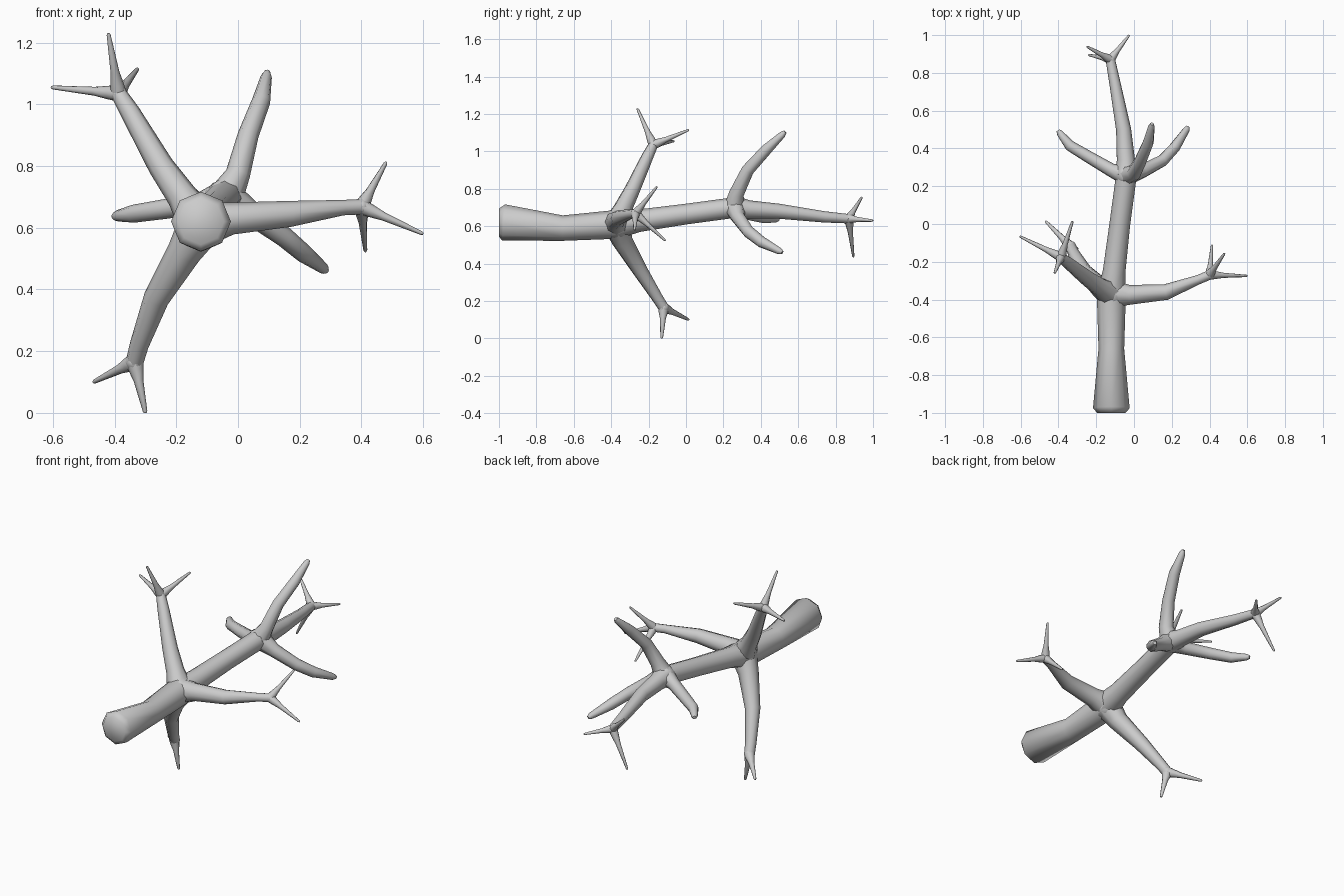
import bpy, bmesh, math
from mathutils import Vector

cube = bpy.data.objects.get("Cube")
if cube:
    bpy.data.objects.remove(cube, do_unlink=True)

SIDES = 8

bark = bpy.data.materials.new("grey_bark")
bark.use_nodes = True
bark.diffuse_color = (0.6, 0.6, 0.6, 1)
bsdf = bark.node_tree.nodes["Principled BSDF"]
bsdf.inputs["Base Color"].default_value = (0.6, 0.6, 0.6, 1)
bsdf.inputs["Roughness"].default_value = 0.8


def add_tube(bm, stations):
    """Tapered tube through (x, y, z, radius) stations."""
    pts = [Vector(s[:3]) for s in stations]
    side = None
    rings = []
    for i, p in enumerate(pts):
        before, after = pts[max(i - 1, 0)], pts[min(i + 1, len(pts) - 1)]
        tangent = (after - before).normalized()
        if side is None:
            side = tangent.orthogonal()
        side = (side - tangent * side.dot(tangent)).normalized()
        up = tangent.cross(side)
        ring = []
        for k in range(SIDES):
            a = math.tau * k / SIDES
            offset = side * math.cos(a) + up * math.sin(a)
            ring.append(bm.verts.new(p + offset * stations[i][3]))
        rings.append(ring)
    for a, b in zip(rings, rings[1:]):
        for k in range(SIDES):
            n = (k + 1) % SIDES
            bm.faces.new((a[k], a[n], b[n], b[k]))
    bm.faces.new(rings[0][::-1])
    bm.faces.new(rings[-1])


def add_knot(bm, centre, radius):
    """Rounded swelling where limbs meet."""
    ball = bmesh.ops.create_icosphere(bm, subdivisions=2, radius=radius)
    bmesh.ops.translate(bm, verts=ball["verts"], vec=Vector(centre))


def add_twig(bm, hub, tip, radius):
    """Thin spike that flares into the fork at its base."""
    hub, tip = Vector(hub), Vector(tip)
    profile = ((0, 1), (0.15, 0.85), (0.36, 0.55), (0.97, 0.25), (1, 0.15))
    add_tube(bm, [(*hub.lerp(tip, t), radius * s) for t, s in profile])


def make_limb(name, stations, tips=(), knots=()):
    bm = bmesh.new()
    add_tube(bm, stations)
    for centre, radius in knots:
        add_knot(bm, centre, radius)
    if tips:
        hub, radius = stations[-1][:3], stations[-1][3]
        add_knot(bm, hub, radius * 1.05)
        for tip in tips:
            add_twig(bm, hub, tip, radius)
    bmesh.ops.recalc_face_normals(bm, faces=bm.faces)
    mesh = bpy.data.meshes.new(name)
    bm.to_mesh(mesh)
    bm.free()
    mesh.materials.append(bark)
    obj = bpy.data.objects.new(name, mesh)
    bpy.context.collection.objects.link(obj)
    bpy.ops.object.select_all(action="DESELECT")
    obj.select_set(True)
    bpy.context.view_layer.objects.active = obj
    bpy.ops.object.shade_smooth_by_angle(angle=math.radians(60))


lower_joint = (-0.12, -0.37, 0.61)
upper_joint = (-0.04, 0.26, 0.70)

# Main stem, thick rounded butt to the upper joint
make_limb("main_stem", [
    (-0.12, -1.0, 0.62, 0.075), (-0.12, -0.975, 0.62, 0.097),
    (-0.12, -0.66, 0.59, 0.068), (*lower_joint, 0.077),
    (-0.105, -0.25, 0.63, 0.06), (-0.075, 0.0, 0.665, 0.055),
    (*upper_joint, 0.055)],
    knots=((lower_joint, 0.08), (upper_joint, 0.062)))

# Tapering leader at the back, ending in a fork
make_limb("leader", [
    (*upper_joint, 0.062), (-0.043, 0.34, 0.69, 0.048),
    (-0.055, 0.5, 0.68, 0.04), (-0.10, 0.74, 0.65, 0.03),
    (-0.125, 0.87, 0.64, 0.025)],
    tips=((-0.025, 1.0, 0.63), (-0.25, 0.94, 0.755), (-0.24, 0.895, 0.435)))

# Three forked branches around the lower joint
make_limb("upper_right_branch", [
    (*lower_joint, 0.075), (-0.18, -0.335, 0.70, 0.05),
    (-0.25, -0.285, 0.80, 0.042), (-0.35, -0.205, 0.975, 0.032),
    (-0.387, -0.175, 1.035, 0.026)],
    tips=((-0.42, -0.26, 1.23), (-0.605, -0.065, 1.055), (-0.325, 0.015, 1.115)))

make_limb("lower_right_branch", [
    (*lower_joint, 0.075), (-0.175, -0.34, 0.52, 0.056),
    (-0.265, -0.25, 0.37, 0.042), (-0.32, -0.155, 0.22, 0.031),
    (-0.335, -0.12, 0.165, 0.029)],
    tips=((-0.30, -0.13, 0.0), (-0.468, 0.015, 0.10)))

make_limb("left_branch", [
    (*lower_joint, 0.075), (-0.02, -0.375, 0.63, 0.052),
    (0.17, -0.36, 0.645, 0.042), (0.34, -0.295, 0.665, 0.025),
    (0.40, -0.27, 0.668, 0.025)],
    tips=((0.60, -0.275, 0.58), (0.48, -0.155, 0.812), (0.413, -0.11, 0.523)))

# Three blunt branches around the upper joint
make_limb("rear_top_branch", [
    (*upper_joint, 0.058), (0.0, 0.27, 0.775, 0.04),
    (0.033, 0.33, 0.90, 0.034), (0.075, 0.43, 1.01, 0.03),
    (0.092, 0.515, 1.09, 0.018), (0.095, 0.53, 1.105, 0.01)])

make_limb("rear_left_branch", [
    (*upper_joint, 0.058), (0.045, 0.28, 0.645, 0.038),
    (0.15, 0.335, 0.57, 0.033), (0.215, 0.405, 0.515, 0.03),
    (0.278, 0.50, 0.467, 0.018), (0.285, 0.515, 0.46, 0.01)])

make_limb("rear_right_branch", [
    (*upper_joint, 0.058), (-0.12, 0.285, 0.68, 0.036),
    (-0.24, 0.355, 0.66, 0.032), (-0.34, 0.415, 0.645, 0.029),
    (-0.392, 0.48, 0.638, 0.018), (-0.402, 0.495, 0.636, 0.01)])
